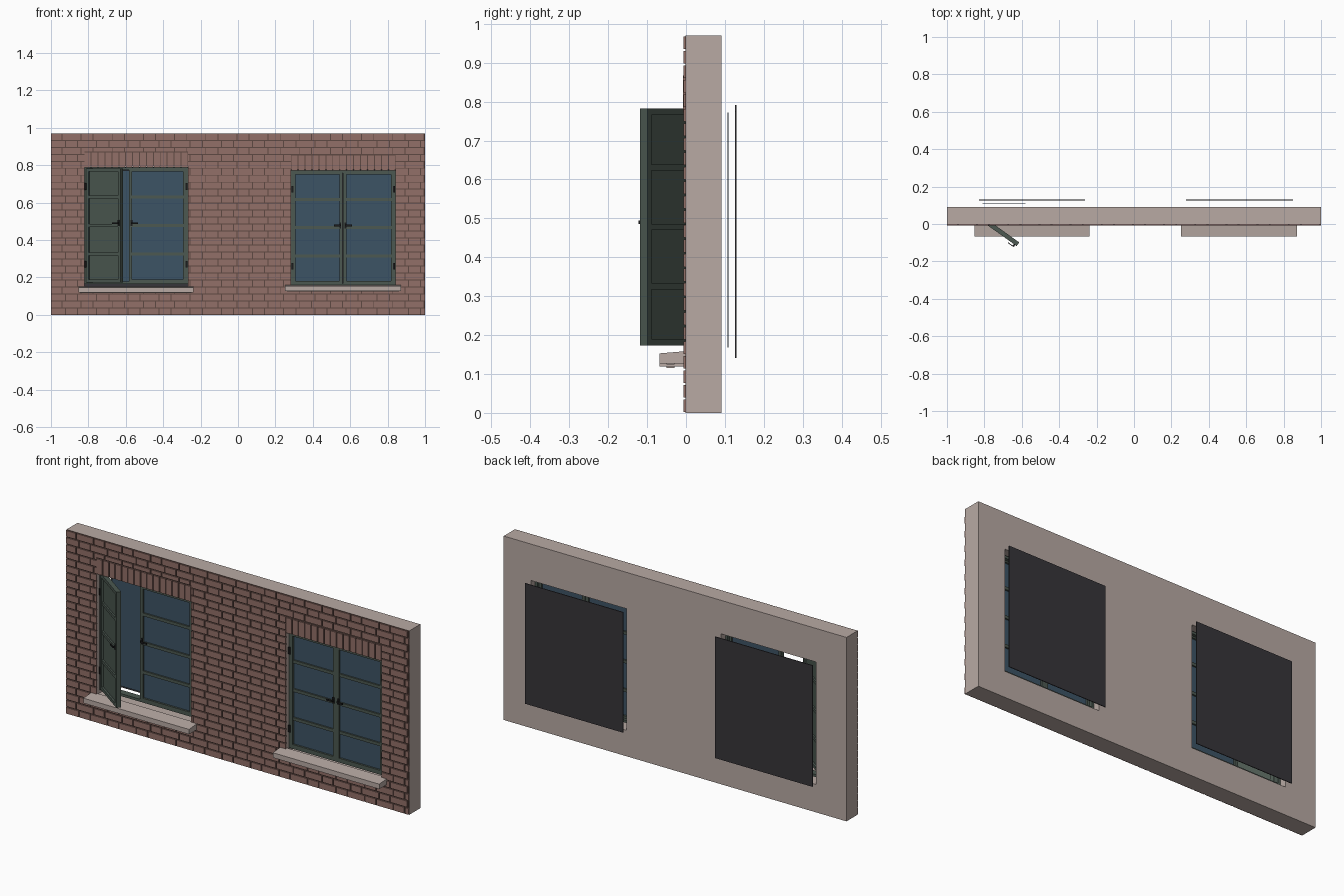
import bpy, bmesh, math
from mathutils import Matrix, Vector

cube = bpy.data.objects.get("Cube")
if cube:
    bpy.data.objects.remove(cube, do_unlink=True)


def material(name, rgb):
    m = bpy.data.materials.new(name)
    m.use_nodes = True
    m.diffuse_color = (*rgb, 1)
    m.node_tree.nodes["Principled BSDF"].inputs["Base Color"].default_value = (*rgb, 1)
    return m


PLASTER = material("beige plaster", (0.48, 0.4, 0.37))
BRICK = material("red brown brick", (0.29, 0.163, 0.138))
MORTAR = material("dark brown mortar", (0.11, 0.065, 0.055))
GREEN = material("dark green paint", (0.072, 0.098, 0.082))
GLASS = material("blue glass", (0.046, 0.088, 0.13))
DARK = material("dark backing", (0.037, 0.035, 0.041))
METAL = material("black metal", (0.012, 0.012, 0.013))


def finish(name, bm, mat):
    me = bpy.data.meshes.new(name)
    bm.to_mesh(me)
    bm.free()
    me.materials.append(mat)
    ob = bpy.data.objects.new(name, me)
    bpy.context.collection.objects.link(ob)


def boxes(name, mat, items, turn=None):
    """One object from boxes given as (x0, x1, y0, y1, z0, z1)."""
    bm = bmesh.new()
    for x0, x1, y0, y1, z0, z1 in items:
        place = Matrix.Translation(((x0 + x1) / 2, (y0 + y1) / 2, (z0 + z1) / 2))
        size = Matrix.Diagonal((x1 - x0, y1 - y0, z1 - z0, 1))
        bmesh.ops.create_cube(bm, size=1, matrix=place @ size)
    if turn:
        bm.transform(turn)
    finish(name, bm, mat)


def subtract(r, h):
    """Pieces of rectangle r (x0, x1, z0, z1) left outside rectangle h."""
    x0, x1, z0, z1 = r
    a, b, c, d = h
    if x1 <= a or x0 >= b or z1 <= c or z0 >= d:
        return [r]
    m0, m1 = max(z0, c), min(z1, d)
    parts = [(x0, a, m0, m1), (b, x1, m0, m1), (x0, x1, z0, c), (x0, x1, d, z1)]
    return [p for p in parts if p[1] - p[0] > 0.004 and p[3] - p[2] > 0.004]


def trimmed(rect, cuts):
    pieces = [rect]
    for cut in cuts:
        pieces = [q for p in pieces for q in subtract(p, cut)]
    return pieces


HEIGHT, BACK, FACE = 0.97, 0.091, -0.007
# Each window: left, mullion, right, bottom, top, sill underside
WINDOWS = {"right": (-0.822, -0.584, -0.268, 0.165, 0.787, 0.119),
           "left": (0.283, 0.561, 0.842, 0.155, 0.772, 0.127)}
holes = [(w[0], w[2], w[3] - 0.018, w[4] + 0.006) for w in WINDOWS.values()]

# Wall slab with two openings: grid cells outside the holes, extruded backwards
xs = sorted({-1, 1, *[v for h in holes for v in h[:2]]})
zs = sorted({0, HEIGHT, *[v for h in holes for v in h[2:]]})
bm = bmesh.new()
for x0, x1 in zip(xs, xs[1:]):
    for z0, z1 in zip(zs, zs[1:]):
        cx, cz = (x0 + x1) / 2, (z0 + z1) / 2
        if not any(h[0] < cx < h[1] and h[2] < cz < h[3] for h in holes):
            bm.faces.new([bm.verts.new((x, 0, z)) for x, z in
                          ((x0, z0), (x1, z0), (x1, z1), (x0, z1))])
bmesh.ops.remove_doubles(bm, verts=bm.verts, dist=0.0001)
ext = bmesh.ops.extrude_face_region(bm, geom=bm.faces[:], use_keep_orig=True)
moved = [v for v in ext["geom"] if isinstance(v, bmesh.types.BMVert)]
bmesh.ops.translate(bm, vec=Vector((0, BACK, 0)), verts=moved)
bmesh.ops.recalc_face_normals(bm, faces=bm.faces)
finish("wall", bm, PLASTER)

# Thin mortar bed behind the bricks
boxes("mortar", MORTAR, [(p[0], p[1], -0.0015, 0.0005, p[2], p[3])
                         for p in trimmed((-1, 1, 0, HEIGHT), holes)])

# Bricks in alternating long and short lengths, trimmed around windows and lintels
ROWS, PERIOD, SHORT, GAP, LINTEL = 26, 1 / 6, 0.065, 0.005, 0.08
pitch = HEIGHT / ROWS
trims = [(w[0], w[2], w[3] - 0.018, w[4] + LINTEL + GAP) for w in WINDOWS.values()]
bricks = []
for row in range(ROWS):
    start = -0.92 - PERIOD + (row % 2) * PERIOD / 2
    for i in range(-1, 14):
        a = start + i * PERIOD
        for b0, b1 in ((a, a + SHORT), (a + SHORT, a + PERIOD)):
            x0, x1 = max(b0, -1), min(b1 - GAP, 1)
            if x1 - x0 > 0.01:
                rect = (x0, x1, row * pitch + GAP / 2, (row + 1) * pitch - GAP / 2)
                bricks += [(p[0], p[1], FACE, 0, p[2], p[3]) for p in trimmed(rect, trims)]
boxes("wall_bricks", BRICK, bricks)

RECESS = 0.015


def sash(name, x0, x1, z0, z1, pane, side, turn=None):
    """Casement leaf with three glazing bars; side is +1 if hinged at x0."""
    st, y0, y1 = 0.017, RECESS, RECESS + 0.024
    bars = [(x0, x0 + st, y0, y1, z0, z1), (x1 - st, x1, y0, y1, z0, z1),
            (x0 + st, x1 - st, y0, y1, z0, z0 + st), (x0 + st, x1 - st, y0, y1, z1 - st, z1)]
    for i in (1, 2, 3):
        z = z0 + (z1 - z0) * i / 4
        bars.append((x0 + st, x1 - st, y0 + 0.002, y1 - 0.002, z - 0.008, z + 0.008))
    boxes(name + "_leaf", GREEN, bars, turn)
    boxes(name + "_pane", pane, [(x0 + st, x1 - st, y0 + 0.01, y0 + 0.014,
                                  z0 + st, z1 - st)], turn)
    # Handle near the free edge, with the lever pointing to the hinge
    free = x1 - st * 0.8 if side > 0 else x0 + st * 0.8
    zm = (z0 + z1) / 2 + 0.012
    lever = sorted((free, free - side * 0.034))
    boxes(name + "_handle", METAL,
          [(free - 0.005, free + 0.005, y0 - 0.003, y0, zm - 0.016, zm + 0.016),
           (free - 0.004, free + 0.004, y0 - 0.012, y0, zm - 0.004, zm + 0.004),
           (*lever, y0 - 0.014, y0 - 0.010, zm - 0.005, zm + 0.004)], turn)
    # Hinges on the other edge
    hx = x0 if side > 0 else x1
    boxes(name + "_hinges", METAL,
          [(hx - 0.006, hx + 0.006, y0 - 0.005, y0 + 0.004, z - 0.018, z + 0.018)
           for z in (z0 + (z1 - z0) * 0.16, z0 + (z1 - z0) * 0.84)], turn)


for side_name, (x0, xm, x1, z0, z1, low) in WINDOWS.items():
    n = side_name + "_window"
    # Fixed frame
    t, f0, f1 = 0.013, RECESS + 0.004, RECESS + 0.04
    boxes(n + "_frame", GREEN,
          [(x0, x0 + t, f0, f1, z0, z1), (x1 - t, x1, f0, f1, z0, z1),
           (x0 + t, x1 - t, f0, f1, z0, z0 + t), (x0 + t, x1 - t, f0, f1, z1 - t, z1)])
    # Two leaves, one of them standing open
    za, zb = z0 + 0.008, z1 - 0.004
    turn = None
    if side_name == "right":
        hinge = Matrix.Translation((x0 + 0.008, RECESS, 0))
        turn = hinge @ Matrix.Rotation(math.radians(-35.5), 4, "Z") @ hinge.inverted()
    sash(n + "_first", x0 + 0.008, xm - 0.001, za, zb, GREEN if turn else GLASS, 1, turn)
    sash(n + "_second", xm + 0.001, x1 - 0.008, za, zb, GLASS, -1)

    # Upright brick lintel
    count = 15
    step = (x1 - x0) / count
    boxes(n + "_lintel", BRICK,
          [(x0 + i * step + GAP / 2, x0 + (i + 1) * step - GAP / 2, FACE - 0.001, 0.001,
            z1, z1 + LINTEL) for i in range(count)])

    # Sloping sill with a drip strip underneath
    s0, s1 = x0 - 0.032, x1 + 0.03
    bm = bmesh.new()
    profile = [(-0.068, 0), (0.004, 0), (0.004, 0.032), (-0.068, 0.026)]
    face = bm.faces.new([bm.verts.new((s0, y, low + z)) for y, z in profile])
    ext = bmesh.ops.extrude_face_region(bm, geom=[face], use_keep_orig=True)
    bmesh.ops.translate(bm, vec=(s1 - s0, 0, 0),
                        verts=[v for v in ext["geom"] if isinstance(v, bmesh.types.BMVert)])
    bmesh.ops.recalc_face_normals(bm, faces=bm.faces)
    finish(n + "_sill", bm, PLASTER)
    boxes(n + "_sill_drip", PLASTER,
          [(s0 + 0.01, s1 - 0.01, -0.05, -0.03, low - 0.003, low + 0.002)])

    # Dark backing sheet hung behind the opening
    boxes(n + "_backing", DARK, [(x0 - 0.006, x1 + 0.007, 0.126, 0.13, z0 - 0.014, z1 + 0.004)])

# Blue sheet behind the open leaf
x0, xm, x1, z0, z1, low = WINDOWS["right"]
boxes("inner_pane", GLASS, [(x0 + 0.012, xm + 0.004, 0.107, 0.109, z0 + 0.003, z1 - 0.015)])
